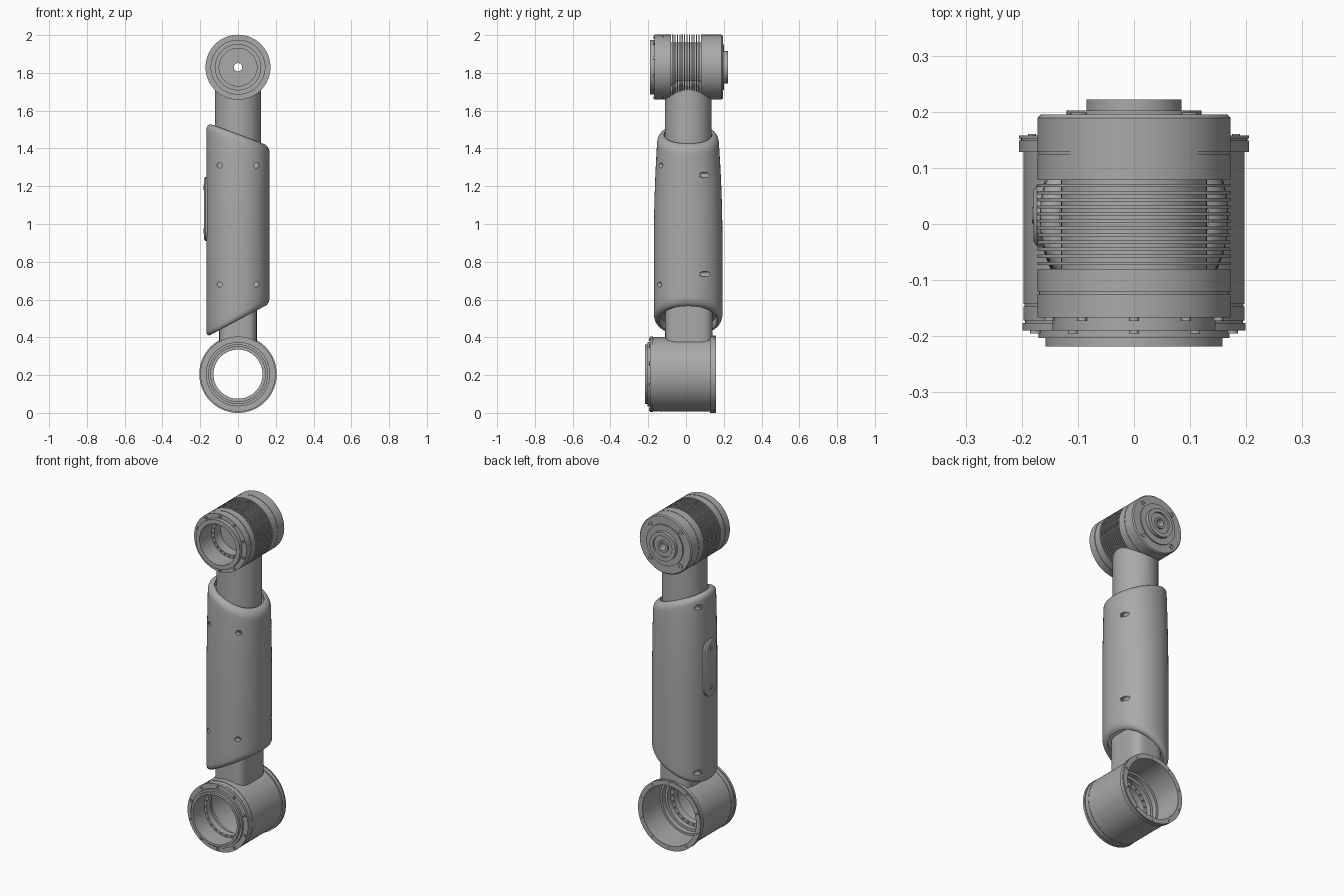
import bpy
import bmesh
from math import sin, cos, pi, radians

if "Cube" in bpy.data.objects:
    bpy.data.objects.remove(bpy.data.objects["Cube"])

metal = bpy.data.materials.new("cast grey")
metal.use_nodes = True
grey = (0.40, 0.40, 0.40, 1)
metal.diffuse_color = grey
metal.node_tree.nodes["Principled BSDF"].inputs["Base Color"].default_value = grey

parts = []
TOP_Z, LOW_Z = 1.83, 0.205


def finish(name, bm):
    bmesh.ops.recalc_face_normals(bm, faces=bm.faces)
    mesh = bpy.data.meshes.new(name)
    bm.to_mesh(mesh)
    bm.free()
    mesh.materials.append(metal)
    obj = bpy.data.objects.new(name, mesh)
    bpy.context.collection.objects.link(obj)
    parts.append(obj)
    return obj


def bridge(bm, a, b):
    n = len(a)
    for i in range(n):
        bm.faces.new((a[i], a[(i + 1) % n], b[(i + 1) % n], b[i]))


def revolve(name, profile, centres, seg=72):
    """Turn a closed (y, radius) profile about the y axis at each centre."""
    bm = bmesh.new()
    for cx, cy, cz in centres:
        rings = [[bm.verts.new((cx + r * cos(2 * pi * i / seg), cy + y,
                                cz + r * sin(2 * pi * i / seg)))
                  for i in range(seg)] for y, r in profile]
        for k, ring in enumerate(rings):
            bridge(bm, rings[k - 1], ring)
    return finish(name, bm)


def loft(name, loops):
    bm = bmesh.new()
    rings = [[bm.verts.new(p) for p in loop] for loop in loops]
    for a, b in zip(rings, rings[1:]):
        bridge(bm, a, b)
    bm.faces.new(rings[0])
    bm.faces.new(rings[-1])
    return finish(name, bm)


def oval(n, seg=72):
    """Unit superellipse points."""
    pts = []
    for i in range(seg):
        c, s = cos(2 * pi * i / seg), sin(2 * pi * i / seg)
        pts.append((abs(c) ** (2 / n) * (1 if c > 0 else -1),
                    abs(s) ** (2 / n) * (1 if s > 0 else -1)))
    return pts


def rod(name, x, z, r, y0, y1, seg=72):
    return loft(name, [[(x + r * cos(2 * pi * i / seg), y, z + r * sin(2 * pi * i / seg))
                        for i in range(seg)] for y in (y0, y1)])


def cut(target, cutter):
    mod = target.modifiers.new("cut", "BOOLEAN")
    mod.operation = "DIFFERENCE"
    mod.solver = "EXACT"
    mod.object = cutter
    bpy.context.view_layer.objects.active = target
    bpy.ops.object.modifier_apply(modifier="cut")
    parts.remove(cutter)
    bpy.data.objects.remove(cutter)


def bolts(name, centres, r, h, seg=12):
    """Socket screws rising h from their centres; negative h faces front."""
    return revolve(name, [(0, r), (h, r), (h, r * 0.55), (0, r * 0.55)], centres, seg)


def circle(n, r, y, z, start=90):
    return [(r * cos(radians(start) + 2 * pi * i / n), y,
             z + r * sin(radians(start) + 2 * pi * i / n)) for i in range(n)]


# Upper joint: flanged drum with deep cooling fins
R = 0.172
profile = [(-.19, .12), (-.19, .145), (-.167, .145), (-.167, R), (-.125, R),
           (-.125, .169), (-.121, .169), (-.121, R)]
for i in range(13):
    a = -.08 + i * .0126
    profile += [(a, R), (a, .13), (a + .007, .13), (a + .007, R)]
profile += [(.125, R), (.125, .17), (.128, .17), (.128, R), (.189, R), (.195, .166),
            (.195, .12), (.202, .12), (.202, .085), (.222, .085), (.222, .062),
            (.211, .062), (.211, .034), (.222, .034), (.222, .022), (-.02, .022),
            (-.02, .1), (-.08, .1), (-.08, .12)]
revolve("upper_joint", profile, [(0, 0, TOP_Z)], 96)
bolts("upper_front_screws", circle(10, .158, -.167, TOP_Z), .009, -.006)
bolts("upper_inner_screws", circle(24, .11, -.08, TOP_Z), .006, -.005)
bolts("upper_back_screws", circle(4, .14, .195, TOP_Z, 45), .015, .004)

# Lower joint: open ring housing with stepped bore
profile = [(-.218, .145), (-.218, .158), (-.203, .158), (-.203, .17), (-.19, .17),
           (-.19, .199), (-.176, .199), (-.176, .194), (-.172, .194), (-.172, .197),
           (-.147, .197), (-.147, .195), (-.143, .195), (-.143, .197), (.128, .197),
           (.128, .205), (.149, .205), (.149, .202), (.152, .202), (.152, .205),
           (.158, .205), (.158, .177), (-.01, .177), (-.01, .165), (-.04, .165),
           (-.04, .15), (-.07, .15), (-.07, .13), (-.11, .13), (-.11, .145)]
revolve("lower_joint", profile, [(0, 0, LOW_Z)], 96)
bolts("lower_front_screws", circle(10, .185, -.19, LOW_Z), .009, -.005)
bolts("lower_inner_screws", circle(24, .14, -.07, LOW_Z), .006, .005)
bolts("lower_throat_screws", circle(24, .138, -.11, LOW_Z), .005, -.005)
bolts("lower_back_screws", circle(10, .191, .158, LOW_Z), .007, .002)

# Necks joining the shell to both joints
neck = loft("upper_neck", [[(.123 * x, .012 + .123 * y, z) for x, y in oval(2)]
                           for z in (1.35, 1.76)])
cut(neck, rod("cutter", 0, TOP_Z, .126, -.3, .3))
neck = loft("lower_neck", [[(.1 * x, .015 + .125 * y, z) for x, y in oval(4)]
                           for z in (.3, .64)])
cut(neck, rod("cutter", 0, LOW_Z, .185, -.3, .3))


# Arm shell: oval tube with slanted, rounded, recessed ends
def low_end(x):
    return .49 + .53 * x


def high_end(x):
    return 1.475 - .37 * x


def shell_loop(inset, t, lift):
    s = 1 - inset / .168
    loop = []
    for ox, oy in oval(2.15, 96):
        x = .168 * ox * s
        z = low_end(x) * (1 - t) + high_end(x) * t + lift
        u = max(0, (z - .9) / .5) ** 2
        depth = .181 - .017 * u if oy > 0 else .182 - .015 * u
        loop.append((x, .012 + depth * oy * s, z))
    return loop


steps = [i * pi / 10 for i in range(6)]
loops = [shell_loop(.027, 0, .04), shell_loop(.027, 0, 0)]
loops += [shell_loop(.02 * (1 - sin(a)), 0, .035 * (1 - cos(a))) for a in steps]
loops += [shell_loop(0, t / 12, 0) for t in range(1, 12)]
loops += [shell_loop(.03 * (1 - cos(a)), 1, -.04 * (1 - sin(a))) for a in steps]
loops += [shell_loop(.036, 1, 0), shell_loop(.036, 1, -.03)]
shell = loft("arm_shell", loops)

# Screw pockets in the shell, front and back
front = [(x, -.112, z) for x in (-.097, .097) for z in (.68, 1.31)]
back = [(.148, .072, .735), (.148, .072, 1.26), (-.148, .072, .48), (-.148, .072, 1.46)]
for x, y, z in front + back:
    cut(shell, rod("cutter", x, z, .014, y, .3 if y > 0 else -.3, 24))
bolts("shell_front_screws", front, .011, -.006)
bolts("shell_back_screws", back, .011, .006)

# Rounded cover plate on the right flank
outline = []
for i in range(32):
    a = 2 * pi * (i + .5) / 32
    outline.append((cos(a), sin(a), .115 if sin(a) > 0 else -.115))
loft("side_cover", [[(x, .015 + r * c, 1.08 + r * s + shift) for c, s, shift in outline]
                    for x, r in ((-.15, .055), (-.173, .055), (-.179, .046))])
for z in (.965, 1.195):
    screw = bolts("side_cover_screw", [(0, 0, 0)], .014, -.004)
    screw.location = (-.178, .015, z)
    screw.rotation_euler.z = -pi / 2

# Smooth shading with crisp edges
bpy.ops.object.select_all(action="DESELECT")
for obj in parts:
    obj.select_set(True)
bpy.context.view_layer.objects.active = shell
bpy.ops.object.shade_smooth_by_angle(angle=radians(30))
